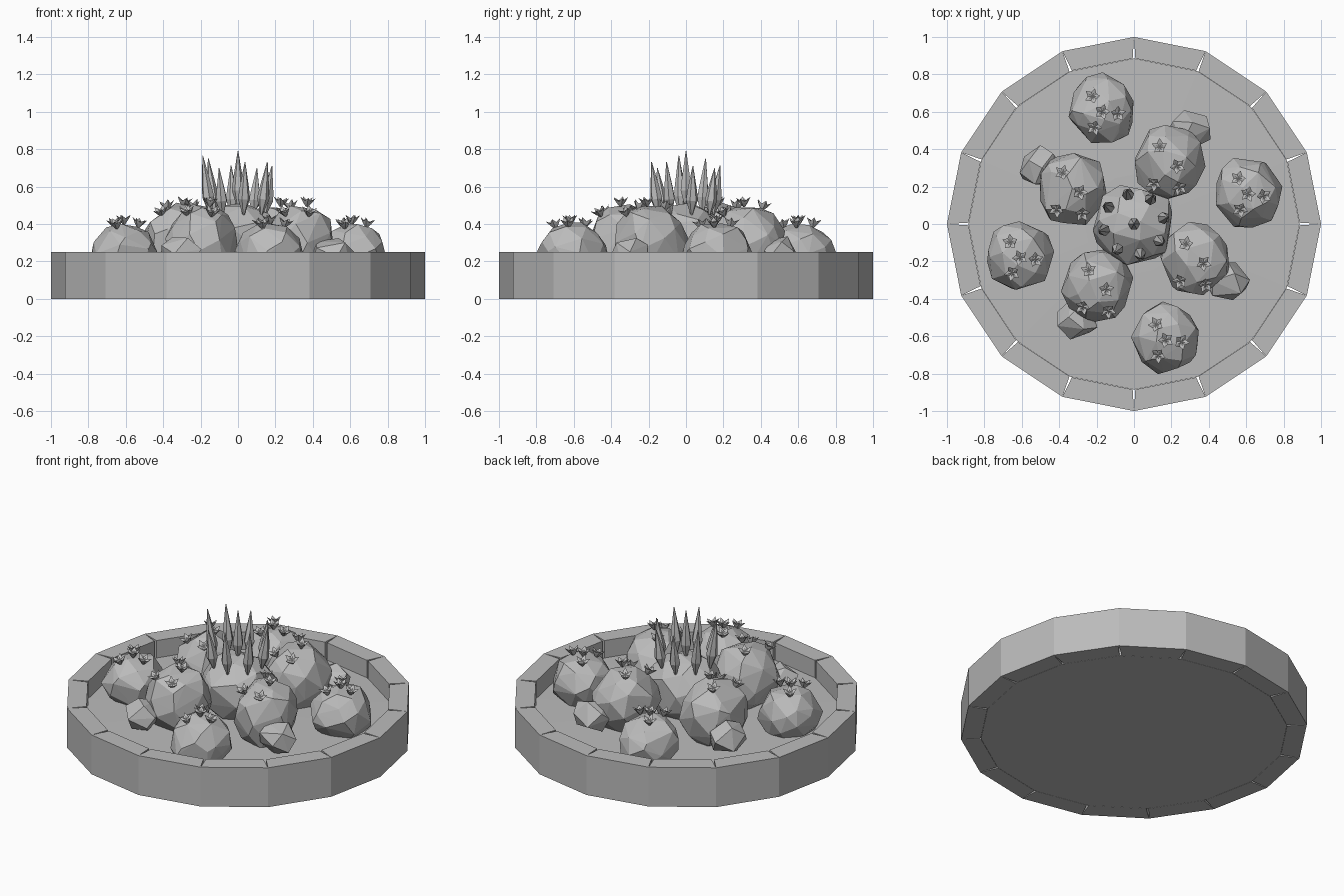
import bpy, bmesh, math, random
from mathutils import Vector, Matrix

if "Cube" in bpy.data.objects:
    bpy.data.objects.remove(bpy.data.objects["Cube"], do_unlink=True)

random.seed(7)
SIDES = 16
FLOOR_Z = 0.14

grey = bpy.data.materials.new("plain grey")
grey.use_nodes = True
COLOUR = (0.5, 0.5, 0.5, 1)
grey.diffuse_color = COLOUR
grey.node_tree.nodes["Principled BSDF"].inputs["Base Color"].default_value = COLOUR


def finish(bm, name):
    bmesh.ops.recalc_face_normals(bm, faces=bm.faces)
    mesh = bpy.data.meshes.new(name)
    bm.to_mesh(mesh)
    bm.free()
    mesh.materials.append(grey)
    obj = bpy.data.objects.new(name, mesh)
    bpy.context.collection.objects.link(obj)
    return obj


def polar(radius, angle, z=0.0):
    return Vector((radius * math.cos(angle), radius * math.sin(angle), z))


def add_loft(bm, rings, matrix):
    """Skin a list of equal point rings, closing both ends with fans."""
    loops = [[bm.verts.new(matrix @ p) for p in ring] for ring in rings]
    n = len(loops[0])
    for low, high in zip(loops, loops[1:]):
        for i in range(n):
            j = (i + 1) % n
            bm.faces.new((low[i], low[j], high[j], high[i]))
    for loop in (loops[0], loops[-1]):
        centre = sum((v.co for v in loop), Vector()) / n
        tip = bm.verts.new(centre)
        for i in range(n):
            bm.faces.new((loop[i], loop[(i + 1) % n], tip))


def ellipsoid(name, centre, size, count):
    """Rough faceted lump: the hull of jittered points around an ellipsoid."""
    bm = bmesh.new()
    spin = random.uniform(0, math.tau)
    for i in range(count):
        z = 1 - 2 * (i + 0.5) / count
        z = max(-1, min(1, z + random.uniform(-0.08, 0.08)))
        angle = spin + i * 2.4 + random.uniform(-0.3, 0.3)
        p = polar(math.sqrt(1 - z * z), angle, z) * random.uniform(0.96, 1.07)
        bm.verts.new(Vector(centre) + Vector(a * b for a, b in zip(p, size)))
    bmesh.ops.convex_hull(bm, input=bm.verts)
    loose = [v for v in bm.verts if not v.link_faces]
    bmesh.ops.delete(bm, geom=loose, context='VERTS')
    return finish(bm, name)


# Rim of kerb stones, touching outside and slightly open inside
bm = bmesh.new()
for i in range(SIDES):
    a, b = math.tau * i / SIDES, math.tau * (i + 1) / SIDES
    low = [bm.verts.new(p) for p in (polar(1, a), polar(1, b),
           polar(0.885, b - 0.008), polar(0.885, a + 0.008))]
    face = bm.faces.new(low)
    top = bmesh.ops.extrude_face_region(bm, geom=[face])["geom"]
    bmesh.ops.translate(bm, vec=(0, 0, 0.25),
                        verts=[g for g in top if isinstance(g, bmesh.types.BMVert)])
finish(bm, "kerb_ring")

# Soil bed, very slightly domed
bm = bmesh.new()
edge = [polar(0.885, math.tau * i / SIDES) for i in range(SIDES)]
add_loft(bm, [edge, [p + Vector((0, 0, FLOOR_Z)) for p in edge],
              [p * 0.3 + Vector((0, 0, FLOOR_Z + 0.015)) for p in edge]], Matrix())
finish(bm, "soil_bed")


def add_flower(bm, matrix):
    """Five petal cup on a short pointed stem."""
    def ring(out, dip, z_out, z_dip):
        return [polar(dip if k % 2 else out, math.tau * k / 10,
                      z_dip if k % 2 else z_out) for k in range(10)]
    add_loft(bm, [ring(0.006, 0.006, -0.02, -0.02), ring(0.026, 0.02, 0.004, 0.002),
                  ring(0.043, 0.026, 0.03, 0.012), ring(0.02, 0.013, 0.016, 0.01)], matrix)


def bush(name, x, y, z, size, spots):
    ellipsoid(name, (x, y, z), size, 38)
    bm = bmesh.new()
    for dx, dy in spots:
        height = math.sqrt(max(0.05, 1 - (dx / size[0]) ** 2 - (dy / size[1]) ** 2))
        normal = Vector((dx / size[0] ** 2, dy / size[1] ** 2, height / size[2]))
        normal = (normal.normalized() + Vector((0, 0, 0.8))).normalized()
        turn = normal.to_track_quat('Z', 'Y').to_matrix().to_4x4()
        place = Matrix.Translation((x + dx, y + dy, z + height * size[2] + 0.008))
        add_flower(bm, place @ turn @ Matrix.Rotation(random.random() * 6, 4, 'Z'))
    finish(bm, name + "_flowers")


# Inner bushes, outer bushes and small stones, repeated in four quarters
inner_spots = [(-0.05, 0.08), (-0.08, -0.11), (0.04, -0.02), (0.05, -0.13)]
outer_spots = [(-0.05, 0.07), (0, -0.01), (0.08, -0.02), (-0.04, -0.09)]
for q, side in enumerate(("back", "right", "front", "left")):
    quarter = Matrix.Rotation(q * math.pi / 2, 3, 'Z')
    x, y, _ = quarter @ Vector((0.19, 0.33, 0))
    bush(side + "_inner_bush", x, y, 0.30, (0.19, 0.2, 0.21), inner_spots)
    x, y, _ = quarter @ Vector((-0.17, 0.61, 0))
    bush(side + "_outer_bush", x, y, 0.245, (0.18, 0.19, 0.165), outer_spots)
    x, y, _ = quarter @ Vector((0.305, 0.505, 0))
    ellipsoid(side + "_stone", (x, y, 0.24), (0.12, 0.11, 0.1), 13)

# Central mound with its spiky leaves
ellipsoid("central_mound", (0, 0, 0.31), (0.22, 0.22, 0.21), 42)


def add_spike(bm, x, y, z, length, lean):
    profile = [(0.006, 0), (0.033, 0.3), (0.026, 0.5), (0.002, 1)]
    rings = [[polar(r, math.tau * k / 6, t * length) for k in range(6)] for r, t in profile]
    axis = Vector((x * lean, y * lean, 1))
    add_loft(bm, rings, Matrix.Translation((x, y, z)) @
             axis.to_track_quat('Z', 'Y').to_matrix().to_4x4())


bm = bmesh.new()
add_spike(bm, 0, 0, 0.49, 0.30, 0)
for i in range(8):
    p = polar(0.15, math.tau * i / 8 + 0.2)
    add_spike(bm, p.x, p.y, 0.45, random.uniform(0.25, 0.32), 0.9)
finish(bm, "leaf_spikes")
